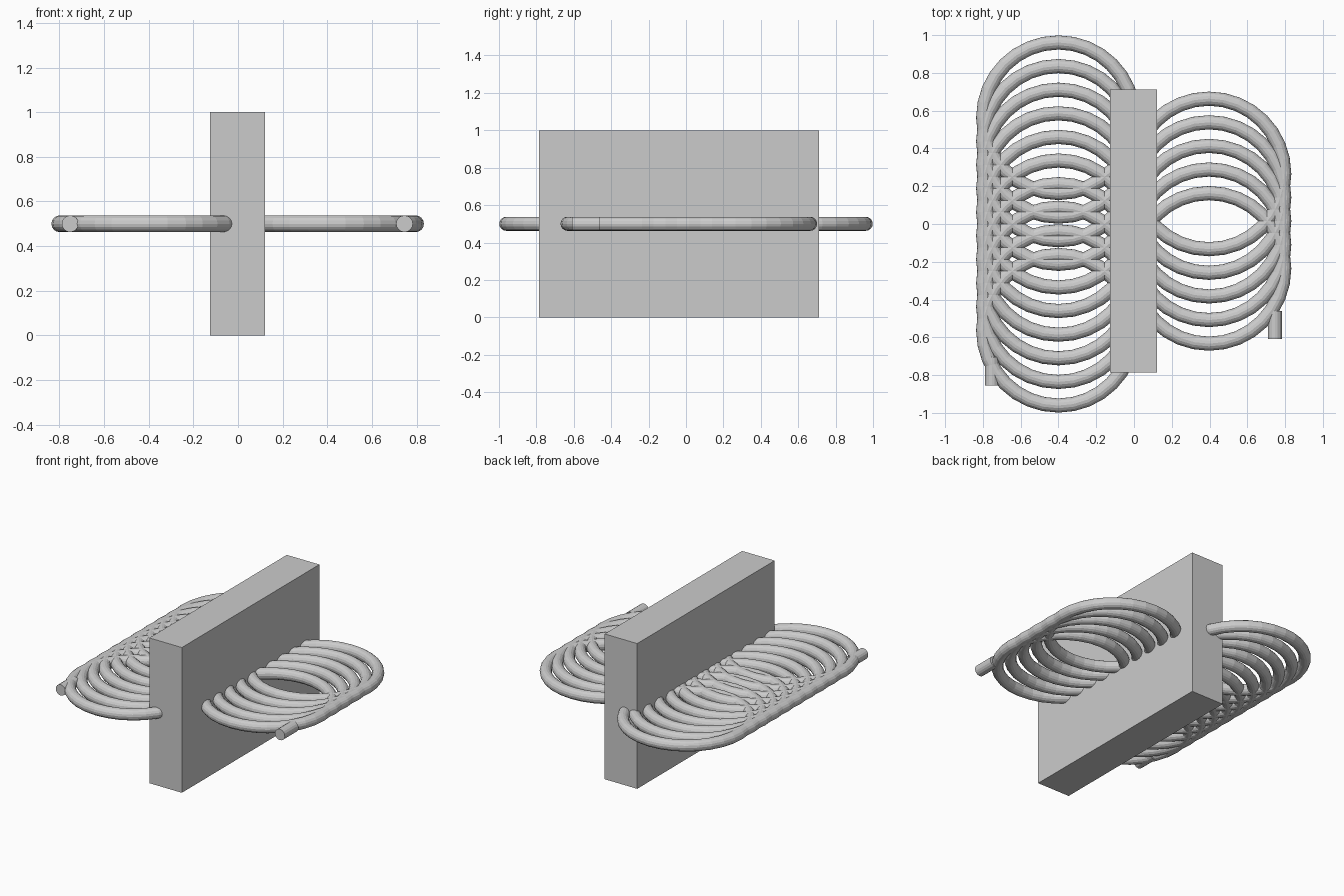
import bpy, bmesh, math
from mathutils import Matrix

if "Cube" in bpy.data.objects:
    bpy.data.objects.remove(bpy.data.objects["Cube"])

TUBE = 0.0375    # tube radius
RING = 0.3985    # ring centre-line radius
PITCH = 0.125    # spacing of rings
Z = 0.5


def ring(name, x, y):
    bpy.ops.mesh.primitive_torus_add(location=(x, y, Z), major_radius=RING,
                                     minor_radius=TUBE, major_segments=32,
                                     minor_segments=16)
    bpy.context.object.name = name


def stub(name, x, y):
    bpy.ops.mesh.primitive_cylinder_add(vertices=16, radius=TUBE, depth=0.15,
                                        location=(x, y, Z),
                                        rotation=(math.pi / 2, 0, 0))
    bpy.context.object.name = name


# central slab
bpy.ops.mesh.primitive_cube_add(size=1, location=(-0.002, -0.037, 0.5))
slab = bpy.context.object
slab.name = "core_slab"
slab.scale = (0.248, 1.496, 1.0)

# long coil on the left, ten flat rings
for i in range(10):
    ring(f"left_coil_ring_{i + 1}", -0.4, (4.5 - i) * PITCH)

# short coil on the right, five flat rings
for i in range(5):
    ring(f"right_coil_ring_{i + 1}", 0.397, 0.265 - i * PITCH)

# straight lead ends
stub("left_lead", -0.752, -0.78)
stub("right_lead", 0.746, -0.535)
